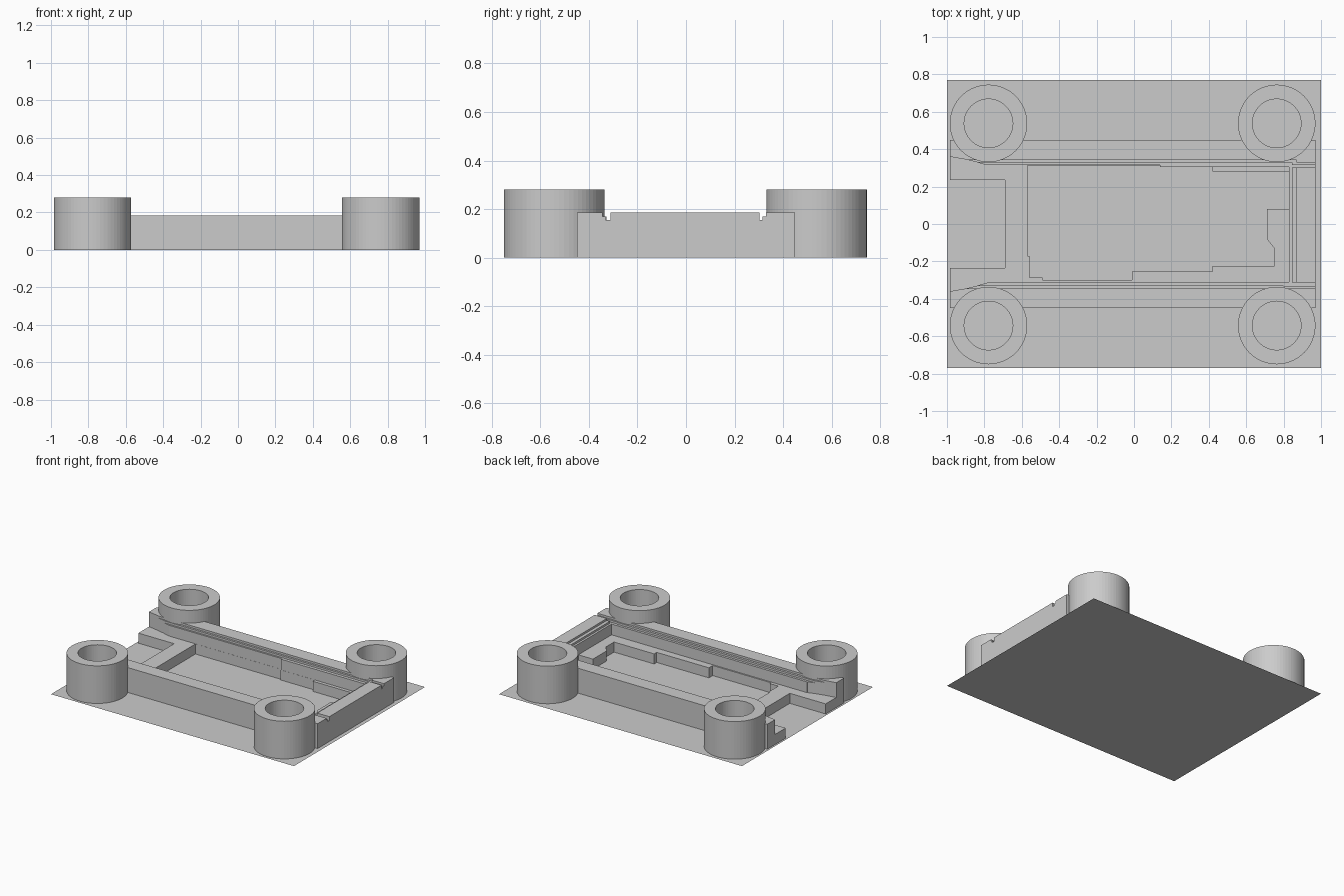
import bpy, bmesh, math

cube = bpy.data.objects.get("Cube")
if cube:
    bpy.data.objects.remove(cube, do_unlink=True)

grey = bpy.data.materials.new("light_grey")
grey.use_nodes = True
grey.diffuse_color = (0.6, 0.6, 0.6, 1)
grey.node_tree.nodes["Principled BSDF"].inputs["Base Color"].default_value = (0.6, 0.6, 0.6, 1)


def prism(name, outline, z0, z1):
    """Extrude a flat outline between two heights; equal heights give a sheet."""
    bm = bmesh.new()
    face = bm.faces.new([bm.verts.new((x, y, z0)) for x, y in outline])
    if z1 > z0:
        result = bmesh.ops.extrude_face_region(bm, geom=[face])
        top = [v for v in result["geom"] if isinstance(v, bmesh.types.BMVert)]
        bmesh.ops.translate(bm, verts=top, vec=(0, 0, z1 - z0))
        bmesh.ops.recalc_face_normals(bm, faces=bm.faces)
    mesh = bpy.data.meshes.new(name)
    bm.to_mesh(mesh)
    bm.free()
    mesh.materials.append(grey)
    obj = bpy.data.objects.new(name, mesh)
    bpy.context.collection.objects.link(obj)
    return obj


def rect(x0, x1, y0, y1):
    return [(x0, y0), (x1, y0), (x1, y1), (x0, y1)]


def circle(cx, cy, r, n=64):
    return [(cx + r * math.cos(math.tau * i / n), cy + r * math.sin(math.tau * i / n))
            for i in range(n)]


def cut(target, outline, z0, z1=0.5):
    """Remove a prism from the target and bake the result."""
    cutter = prism("cutter", outline, z0, z1)
    cutter.hide_render = True
    mod = target.modifiers.new("cut", 'BOOLEAN')
    mod.operation = 'DIFFERENCE'
    mod.solver = 'EXACT'
    mod.object = cutter
    graph = bpy.context.evaluated_depsgraph_get()
    baked = bpy.data.meshes.new_from_object(target.evaluated_get(graph))
    target.modifiers.clear()
    target.data = baked
    bpy.data.objects.remove(cutter, do_unlink=True)


SHELF, GROOVE, STEP, TOP, POST = 0.075, 0.155, 0.17, 0.185, 0.28

# Ground sheet
prism("base_sheet", rect(-1, 1, -0.77, 0.77), 0, 0)

# Tray body
tray = prism("tray_frame", rect(-0.985, 0.97, -0.45, 0.45), 0, TOP)

# Main cavity above the shelf
cut(tray, [(-1.1, -0.31), (0.83, -0.31), (0.83, 0.305), (0.14, 0.305),
           (0.14, 0.315), (-1.1, 0.315)], SHELF)

# Flared mouth at the open end
flare = [(-1.1, 0.38), (-0.985, 0.36), (-0.9, 0.345), (-0.85, 0.333), (-0.78, 0.312)]
cut(tray, flare + [(x, -y) for x, y in reversed(flare)], SHELF)

# Stepped slide grooves, running out past both sides of the end wall
cut(tray, rect(-1.1, 0.87, -0.345, 0.343), STEP)
cut(tray, rect(-1.1, 0.846, -0.328, 0.328), GROOVE)
cut(tray, rect(0.8, 1.1, 0.303, 0.33), STEP)
cut(tray, rect(0.8, 1.1, 0.302, 0.316), GROOVE)
cut(tray, rect(0.8, 1.1, -0.344, -0.313), STEP)
cut(tray, rect(0.8, 1.1, -0.332, -0.312), GROOVE)

# Stepped floor pocket
pocket = [(-0.57, 0.314), (0.139, 0.314), (0.139, 0.304), (0.42, 0.304), (0.42, 0.28),
          (0.829, 0.28), (0.829, 0.08), (0.71, 0.08), (0.71, -0.08), (0.75, -0.13),
          (0.75, -0.225), (0.42, -0.225), (0.42, -0.255), (-0.01, -0.255),
          (-0.01, -0.3), (-0.49, -0.3), (-0.49, -0.285), (-0.56, -0.285),
          (-0.56, -0.17), (-0.57, -0.17)]
cut(tray, pocket, -0.1)

# Notch in the open end of the shelf
cut(tray, rect(-1.1, -0.69, -0.235, 0.235), -0.1)

# Corner posts with round holes
for side, cx in (("right", -0.778), ("left", 0.763)):
    for end, cy in (("front", -0.543), ("back", 0.538)):
        hole = circle(cx, cy, 0.13)
        post = prism(f"{end}_{side}_post", circle(cx, cy, 0.207), 0, POST)
        cut(post, hole, -0.1)
        cut(tray, hole, -0.1)
